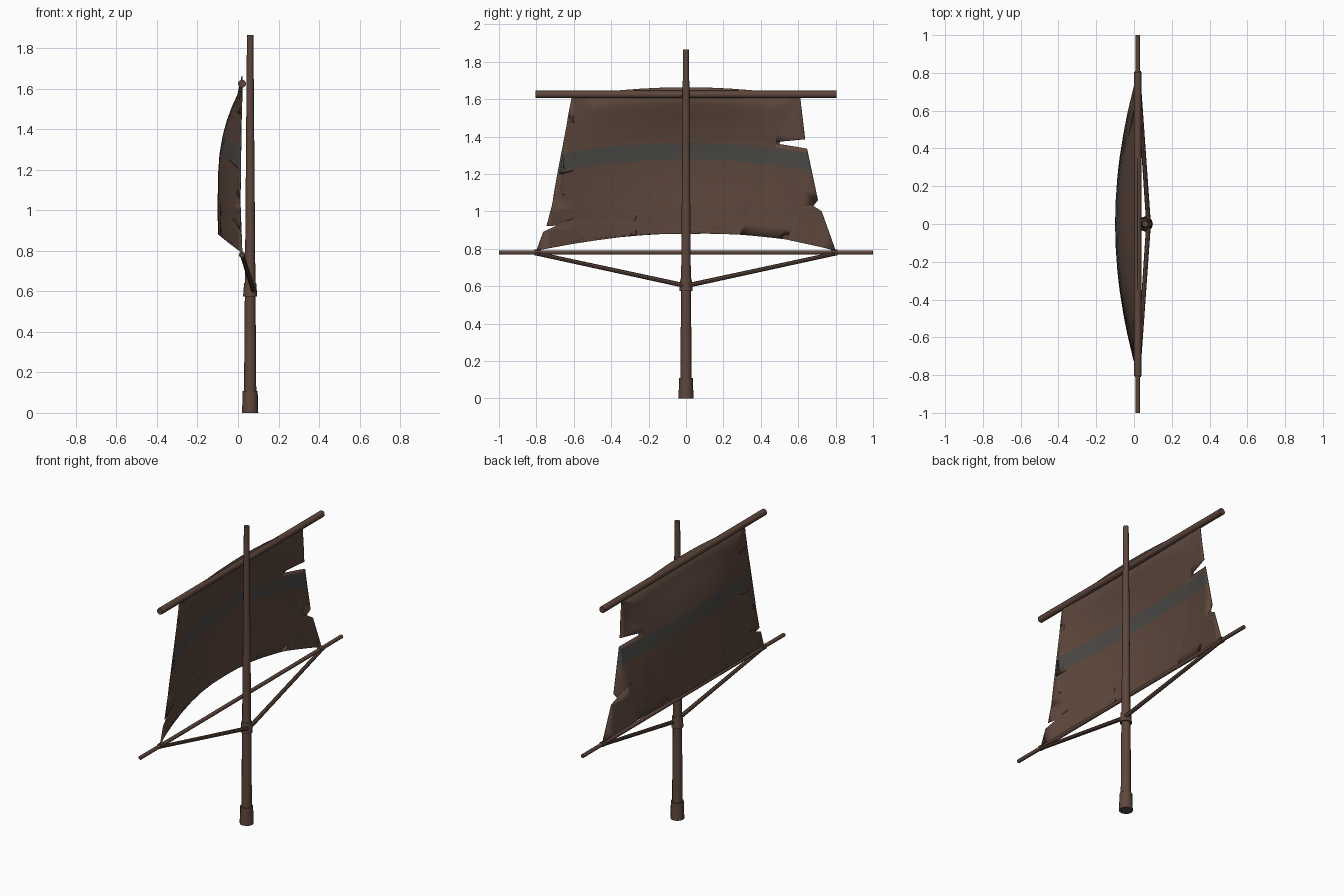
import bpy, bmesh, math
from mathutils import Vector

if "Cube" in bpy.data.objects:
    bpy.data.objects.remove(bpy.data.objects["Cube"])


def mat(name, rgb):
    m = bpy.data.materials.new(name)
    m.diffuse_color = (*rgb, 1)
    m.use_nodes = True
    m.node_tree.nodes["Principled BSDF"].inputs["Base Color"].default_value = m.diffuse_color
    return m


WOOD = mat("brown wood", (0.110, 0.062, 0.045))
CLOTH = mat("brown cloth", (0.112, 0.065, 0.047))
GREY = mat("grey stripe", (0.072, 0.069, 0.063))


def finish(bm, name, mats, angle=40):
    me = bpy.data.meshes.new(name)
    bm.to_mesh(me)
    bm.free()
    for m in mats:
        me.materials.append(m)
    ob = bpy.data.objects.new(name, me)
    bpy.context.collection.objects.link(ob)
    bpy.ops.object.select_all(action='DESELECT')
    ob.select_set(True)
    bpy.context.view_layer.objects.active = ob
    bpy.ops.object.shade_smooth_by_angle(angle=math.radians(angle))
    return ob


def rod(name, a, b, r1, r2=None, sides=10):
    """Tapered pole from a to b."""
    a, b = Vector(a), Vector(b)
    d = b - a
    bm = bmesh.new()
    bmesh.ops.create_cone(bm, cap_ends=True, segments=sides, radius1=r1,
                          radius2=r1 if r2 is None else r2, depth=d.length)
    bm.transform(d.to_track_quat('Z', 'Y').to_matrix().to_4x4())
    bmesh.ops.translate(bm, vec=(a + b) / 2, verts=bm.verts)
    return finish(bm, name, [WOOD, GREY])


# mast with foot and collar
MX = 0.06
rod("mast", (MX, 0, 0.02), (MX, 0, 1.865), 0.031, 0.016, 12)
foot = rod("mast_foot", (MX, 0, 0), (MX, 0, 0.108), 0.04, 0.037, 12)
for p in foot.data.polygons:
    if p.normal.z < -0.9:
        p.material_index = 1
rod("mast_collar", (MX, 0, 0.575), (MX, 0, 0.64), 0.035, 0.03, 12)

# yard and boom
rod("yard", (0.02, -0.805, 1.625), (0.02, 0.805, 1.625), 0.02)
rod("boom", (0.02, -1, 0.78), (0.02, 1, 0.78), 0.0115)

# braces and their lashings
for s, side in ((-1, "left"), (1, "right")):
    rod("brace_" + side, (0.077, 0, 0.602), (0.022, 0.8 * s, 0.775), 0.0125, 0.011, 8)
    rod("lashing_" + side, (0.02, 0.775 * s, 0.78), (0.02, 0.81 * s, 0.78), 0.016, sides=8)

# torn sail outline (y, z)
outline = [
    (-0.61, 1.615), (-0.625, 1.5), (-0.515, 1.48), (-0.625, 1.473), (-0.67, 1.237),
    (-0.455, 1.25), (-0.678, 1.197), (-0.71, 1.06), (-0.65, 1.088), (-0.717, 1.03),
    (-0.745, 0.922), (-0.615, 0.96), (-0.763, 0.89), (-0.8, 0.79), (-0.54, 0.85),
    (-0.295, 0.872), (-0.26, 1.005), (-0.265, 0.875), (0, 0.88), (0.29, 0.875),
    (0.535, 0.85), (0.52, 0.925), (0.58, 0.84), (0.8, 0.79), (0.725, 1.0),
    (0.583, 1.093), (0.705, 1.06), (0.647, 1.335), (0.45, 1.367), (0.637, 1.385),
    (0.61, 1.615)]
ARCH = 0.13
bm = bmesh.new()
bm.faces.new([bm.verts.new((0, y, z + ARCH * y * y)) for y, z in outline])
bmesh.ops.triangulate(bm, faces=bm.faces[:])


def cut(co, no):
    bmesh.ops.bisect_plane(bm, geom=bm.verts[:] + bm.edges[:] + bm.faces[:],
                           dist=1e-5, plane_co=co, plane_no=no)


# cut a grid, including the stripe edges
S0, S1 = 1.277, 1.367
for i in range(-6, 7):
    cut((0, i * 0.12, 0), (0, 1, 0))
for z in (0.95, 1.06, 1.17, S0, S1, 1.44, 1.51, 1.57):
    cut((0, 0, z), (0, 0, 1))
for f in bm.faces:
    f.material_index = int(S0 < f.calc_center_median().z < S1)

# undo the arch and belly the cloth out
for v in bm.verts:
    y = v.co.y
    z = v.co.z - ARCH * y * y
    w = 0.61 + 0.19 * (1.61 - z) / 0.82
    t = min(1, max(0, (1.61 - z) / 0.5))
    belly = max(0, 1 - (y / w) ** 2) * (1 - (1 - t) ** 2.4)
    v.co = (0.02 - 0.118 * belly, y, z)
bmesh.ops.recalc_face_normals(bm, faces=bm.faces[:])
sail = finish(bm, "sail", [CLOTH, GREY], 60)
solid = sail.modifiers.new("thickness", 'SOLIDIFY')
solid.thickness = 0.004
solid.offset = 0
